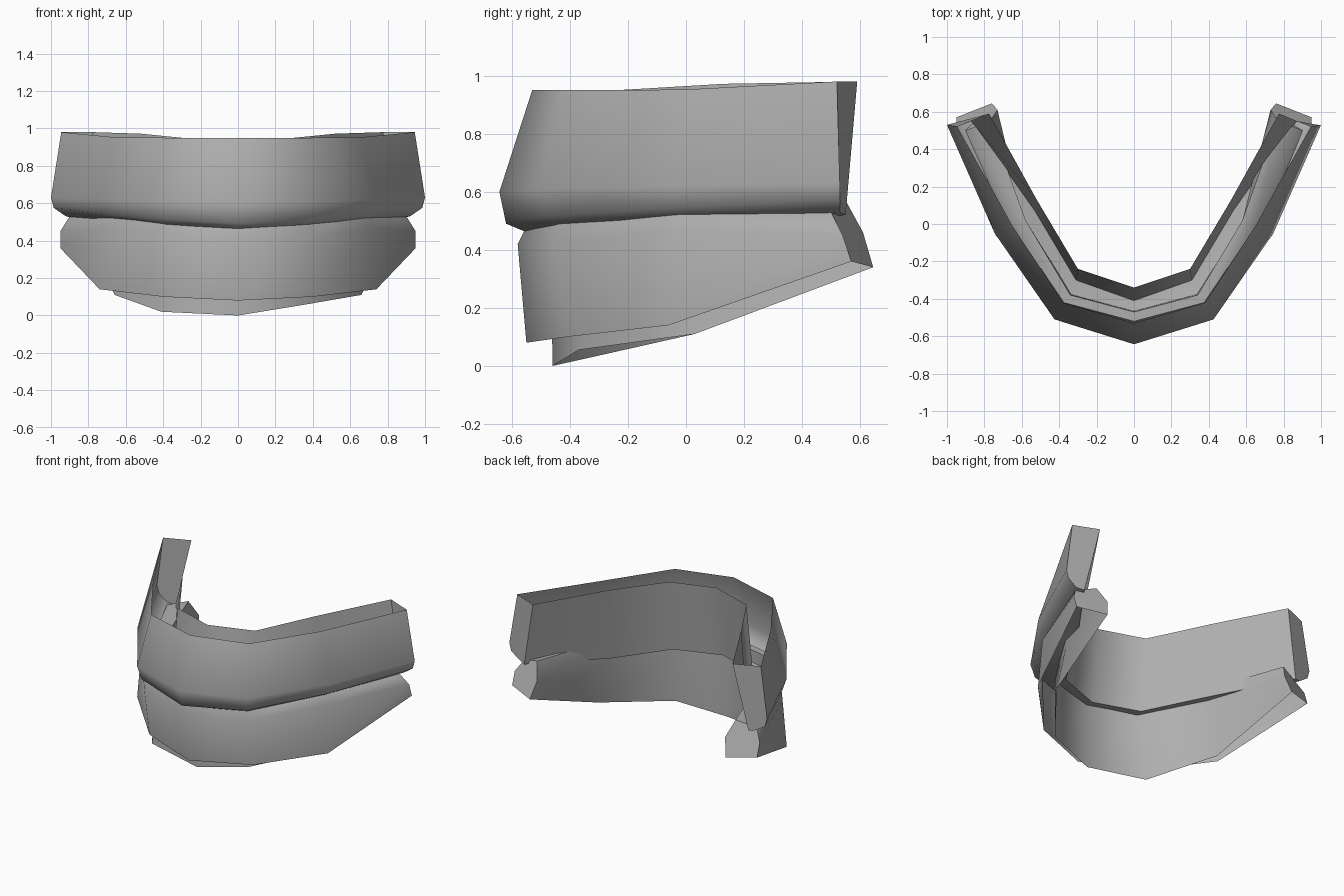
import bpy, bmesh, math

if "Cube" in bpy.data.objects:
    bpy.data.objects.remove(bpy.data.objects["Cube"])

grey = bpy.data.materials.new("neutral grey")
grey.diffuse_color = (0.43, 0.43, 0.43, 1)
grey.use_nodes = True
grey.node_tree.nodes["Principled BSDF"].inputs["Base Color"].default_value = grey.diffuse_color


def band(name, stations, left_fix=None):
    """Loft cross-sections from the middle to one end, mirrored to the other side."""
    left = [[(-x, y, z) for x, y, z in s] for s in stations[:0:-1]]
    for (station, point), co in (left_fix or {}).items():
        left[len(stations) - 1 - station][point] = co
    sections = left + stations
    bm = bmesh.new()
    rings = [[bm.verts.new(p) for p in s] for s in sections]
    for a, b in zip(rings, rings[1:]):
        for i in range(len(a) - 1):
            bm.faces.new((a[i], a[i + 1], b[i + 1], b[i]))
    # end caps
    bm.faces.new(rings[0])
    bm.faces.new(rings[-1][::-1])
    bmesh.ops.recalc_face_normals(bm, faces=bm.faces)
    # make the outer front face point forward
    bm.faces.ensure_lookup_table()
    front = min(bm.faces, key=lambda f: f.calc_center_median().y)
    if front.normal.y > 0:
        bmesh.ops.reverse_faces(bm, faces=bm.faces)
    mesh = bpy.data.meshes.new(name)
    bm.to_mesh(mesh)
    bm.free()
    mesh.materials.append(grey)
    ob = bpy.data.objects.new(name, mesh)
    bpy.context.collection.objects.link(ob)
    bpy.ops.object.select_all(action='DESELECT')
    ob.select_set(True)
    bpy.context.view_layer.objects.active = ob
    bpy.ops.object.shade_smooth_by_angle(angle=math.radians(60))
    return ob


# Upper band, open on top: outer rim, widest line, rolled lip, floor, inner rim
band("upper_band", [
    [(0, -.53, .95), (0, -.643, .60), (0, -.62, .49), (0, -.56, .465),
     (0, -.41, .45), (0, -.34, .95)],
    [(.38, -.42, .95), (.425, -.51, .61), (.41, -.485, .515), (.38, -.43, .48),
     (.31, -.30, .45), (.30, -.24, .95)],
    [(.65, -.01, .952), (.745, -.05, .62), (.725, -.035, .545), (.67, -.01, .51),
     (.53, .07, .47), (.52, .13, .972)],
    [(.945, .52, .98), (1.0, .53, .63), (.985, .53, .575), (.92, .53, .53),
     (.87, .55, .52), (.775, .59, .98)],
])

# Lower band, open underneath: outer foot, outer wall, top, inner wall, inner foot
band("lower_band", [
    [(0, -.55, .08), (0, -.58, .42), (0, -.52, .54), (0, -.47, .54),
     (0, -.465, .43), (0, -.46, 0)],
    [(.40, -.41, .10), (.405, -.46, .43), (.375, -.42, .55), (.34, -.38, .55),
     (.335, -.375, .43), (.34, -.37, .055)],
    [(.74, -.06, .14), (.725, -.035, .47), (.65, -.01, .57), (.58, .02, .57),
     (.59, .03, .43), (.66, .03, .11)],
    [(.95, .57, .36), (.95, .54, .45), (.90, .50, .53), (.77, .55, .57),
     (.73, .61, .46), (.76, .645, .34)],
], left_fix={(1, 5): (-.41, -.37, .02)})
